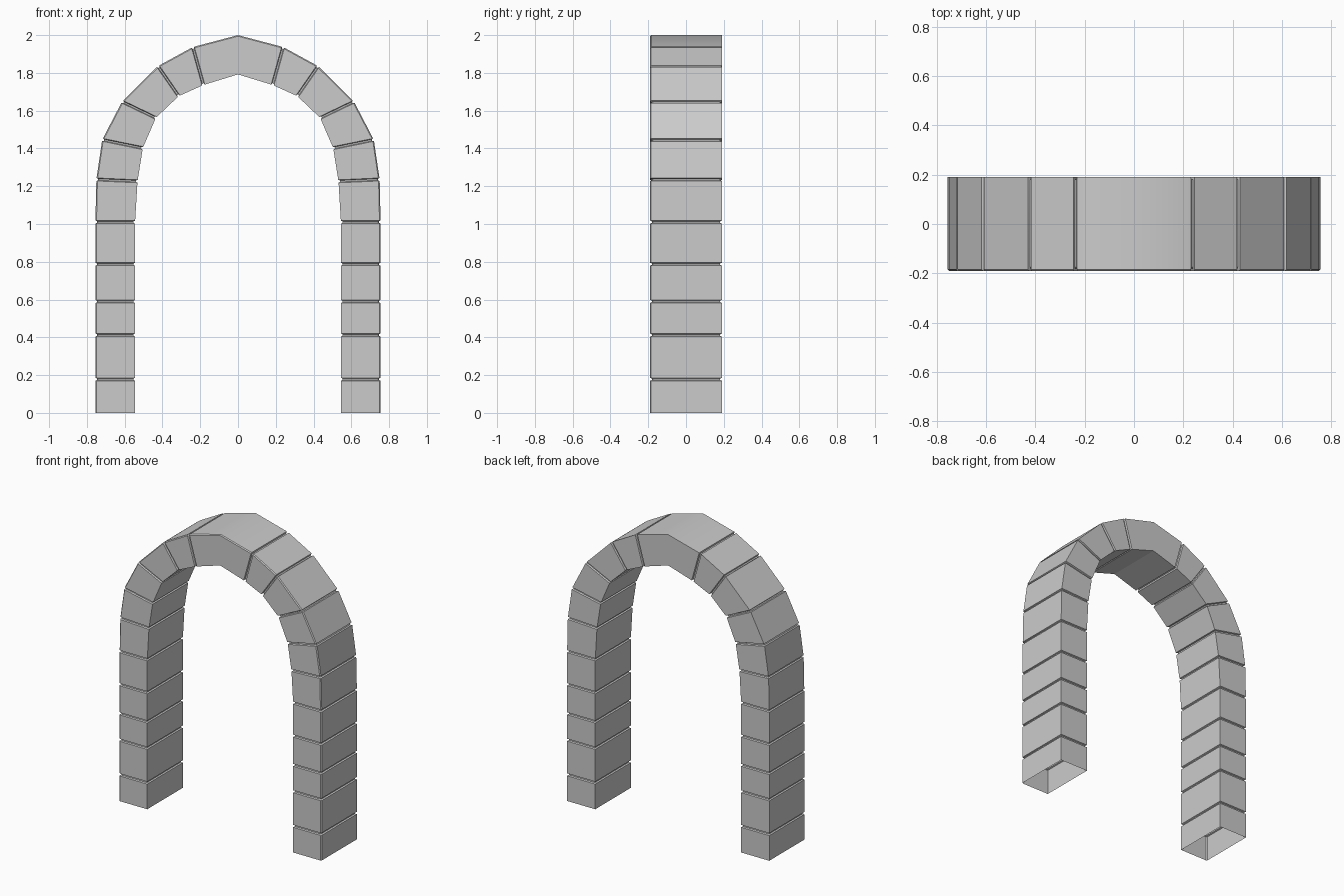
import bpy, bmesh, math
from mathutils import Vector

if "Cube" in bpy.data.objects:
    bpy.data.objects.remove(bpy.data.objects["Cube"])

HALF_DEPTH = 0.19   # half thickness front to back
GAP = 0.008         # half width of a mortar groove
INSET = 0.009       # groove depth
CHAMFER = 0.006     # worn front outer edge

# Left half: joint lines between blocks as (outer x, outer z, inner x, inner z)
legs = [(-0.755, z, -0.545, z) for z in (0, 0.178, 0.412, 0.59, 0.787, 1.01)]
bend = [(-0.75, 1.236, -0.532, 1.226), (-0.719, 1.446, -0.504, 1.402),
        (-0.614, 1.648, -0.435, 1.562), (-0.424, 1.836, -0.314, 1.677),
        (-0.239, 1.937, -0.183, 1.736)]
apex = (0, 2.0, 0, 1.792)
half = legs + bend
stations = half + [apex] + [(-a, b, -c, d) for a, b, c, d in reversed(half)]
joints = [(Vector((a, 0, b)), Vector((c, 0, d))) for a, b, c, d in stations]
Y = Vector((0, 1, 0))


def step(i, j, dist):
    """Joint line i slid towards joint line j along both arch faces."""
    return [p + (q - p).normalized() * dist for p, q in zip(joints[i], joints[j])]


def ring(bm, line, inset):
    """Cross-section of the arch at a joint line."""
    o, n = line
    r = (o - n).normalized()
    o, n, h = o - r * inset, n + r * inset, HALF_DEPTH - inset
    pts = [o - Y * h - r * CHAMFER, o - Y * (h - CHAMFER), o + Y * h, n + Y * h, n - Y * h]
    return [bm.verts.new(p) for p in pts]


# Stone arch: one lofted shell, grooved at every joint, open at the feet
bm = bmesh.new()
rings = []
last = len(joints) - 1
for i, line in enumerate(joints):
    if i in (0, last) or i == len(half):
        rings.append(ring(bm, line, 0))
    else:
        rings.append(ring(bm, step(i, i - 1, GAP), 0))
        rings.append(ring(bm, step(i, i - 1, GAP * 0.5), INSET))
        rings.append(ring(bm, step(i, i + 1, GAP * 0.5), INSET))
        rings.append(ring(bm, step(i, i + 1, GAP), 0))
for a, b in zip(rings, rings[1:]):
    for k in range(5):
        m = (k + 1) % 5
        bm.faces.new((a[k], a[m], b[m], b[k]))
bmesh.ops.recalc_face_normals(bm, faces=bm.faces)
# the shell is open, so make sure its normals face outwards
top = max(bm.faces, key=lambda f: f.calc_center_median().z)
if top.normal.z < 0:
    bmesh.ops.reverse_faces(bm, faces=bm.faces)

mesh = bpy.data.meshes.new("stone_arch")
bm.to_mesh(mesh)
bm.free()
arch = bpy.data.objects.new("stone_arch", mesh)
bpy.context.collection.objects.link(arch)
bpy.context.view_layer.objects.active = arch
arch.select_set(True)
bpy.ops.object.shade_smooth_by_angle(angle=math.radians(31))
